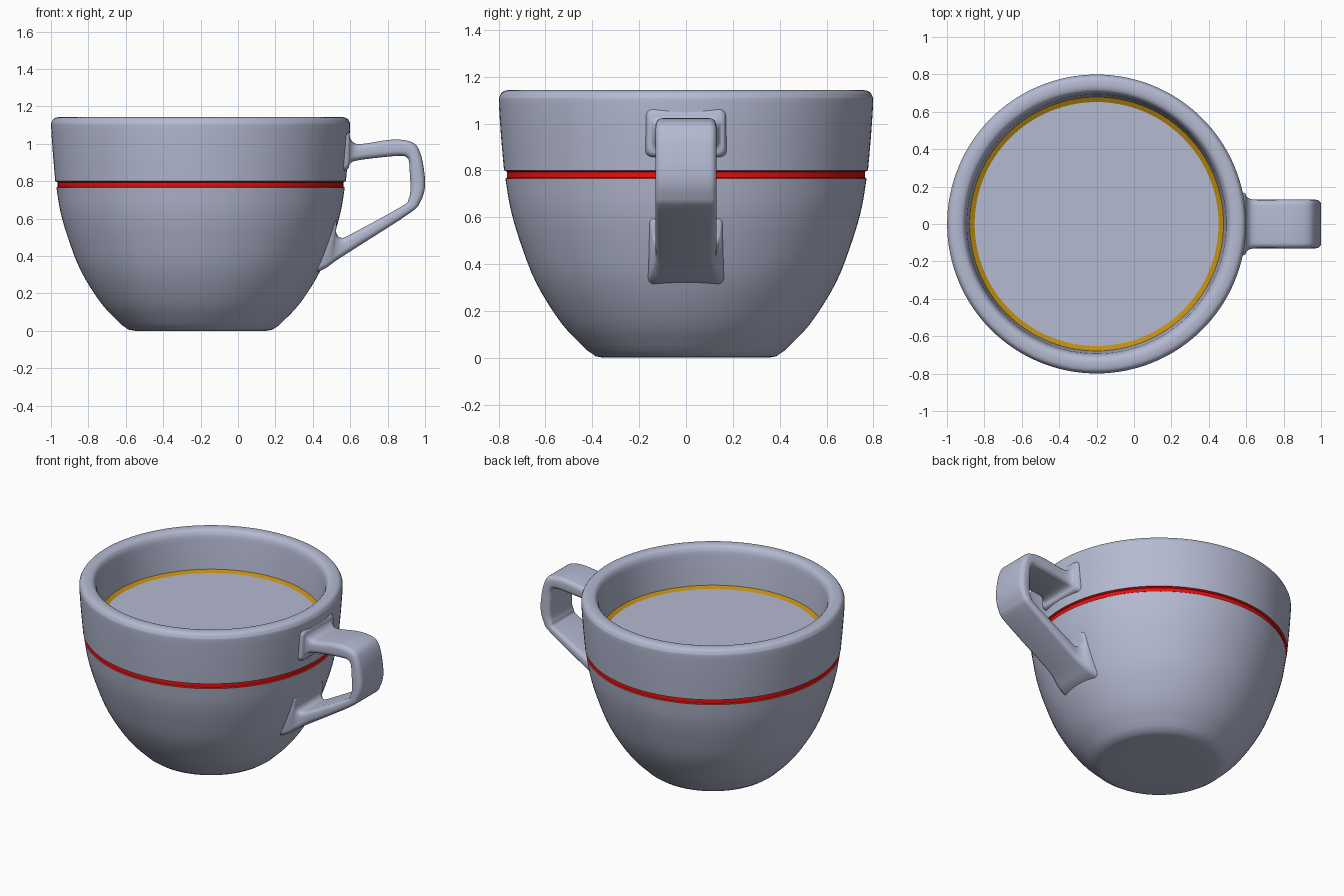
import bpy, bmesh, math
from mathutils import Vector

old = bpy.data.objects.get("Cube")
if old:
    bpy.data.objects.remove(old, do_unlink=True)

AXIS_X = -0.2
SEGMENTS = 128


def material(name, rgb):
    mat = bpy.data.materials.new(name)
    mat.use_nodes = True
    mat.diffuse_color = (*rgb, 1)
    mat.node_tree.nodes["Principled BSDF"].inputs["Base Color"].default_value = (*rgb, 1)
    return mat


porcelain = material("blue grey porcelain", (0.46, 0.49, 0.64))
red = material("red band", (0.8, 0.005, 0.004))
gold = material("golden brown", (0.52, 0.27, 0.006))


def spline(points, steps=4):
    """Smooth curve through points of any dimension."""
    pts = [Vector(p) for p in points]
    pts = [pts[0] * 2 - pts[1]] + pts + [pts[-1] * 2 - pts[-2]]
    out = []
    for a, b, c, d in zip(pts, pts[1:], pts[2:], pts[3:]):
        for i in range(steps):
            t = i / steps
            out.append((b * 2 + (c - a) * t + (a * 2 - b * 5 + c * 4 - d) * t * t
                        + (b * 3 - a - c * 3 + d) * t ** 3) / 2)
    return out + [pts[-2]]


def make_object(name, bm, mats, angle=40):
    bmesh.ops.remove_doubles(bm, verts=bm.verts, dist=1e-5)
    bmesh.ops.recalc_face_normals(bm, faces=bm.faces)
    mesh = bpy.data.meshes.new(name)
    bm.to_mesh(mesh)
    bm.free()
    obj = bpy.data.objects.new(name, mesh)
    bpy.context.collection.objects.link(obj)
    for mat in mats:
        mesh.materials.append(mat)
    bpy.ops.object.select_all(action="DESELECT")
    obj.select_set(True)
    bpy.context.view_layer.objects.active = obj
    bpy.ops.object.shade_smooth_by_angle(angle=math.radians(angle))
    return obj


def lathe(name, profile, mats, rule=None):
    """Spin a radius and height profile round the cup axis."""
    bm = bmesh.new()
    verts = [bm.verts.new((r, 0, z)) for r, z in profile]
    edges = [bm.edges.new(pair) for pair in zip(verts, verts[1:])]
    bmesh.ops.spin(bm, geom=verts + edges, cent=(0, 0, 0), axis=(0, 0, 1),
                   angle=math.tau, steps=SEGMENTS, use_duplicate=False)
    if rule:
        for f in bm.faces:
            f.material_index = rule(f.calc_center_median())
    bmesh.ops.translate(bm, verts=bm.verts, vec=(AXIS_X, 0, 0))
    return make_object(name, bm, mats)


# Cup: foot, bowl, groove, upper wall, rounded rim and inner wall
foot = [(0, 0), (0.2, 0), (0.35, 0), (0.385, 0.006)]
bowl = spline([(0.42, 0.03), (0.53, 0.145), (0.64, 0.32), (0.71, 0.5),
               (0.75, 0.64), (0.771, 0.765)])
groove = [(0.764, 0.77), (0.764, 0.794)]
rim = spline([(0.777, 0.8), (0.79, 0.95), (0.799, 1.09), (0.795, 1.118), (0.783, 1.135),
              (0.762, 1.142), (0.735, 1.142), (0.713, 1.133), (0.699, 1.11), (0.693, 1.08)])
inside = [(0.678, 0.88), (0.66, 0.7), (0.57, 0.4), (0.35, 0.15), (0, 0.13)]


def in_groove(c):
    return int(0.765 < c.z < 0.8 and math.hypot(c.x, c.y) > 0.74)


lathe("cup", foot + bowl + groove + rim + inside, [porcelain, red], in_groove)

# Drink surface and its golden edge
lathe("drink_surface", [(0, 0.876), (0.652, 0.876)], [porcelain])
lathe("drink_edge", [(0.652, 0.876), (0.68, 0.89)], [gold])

# Handle: outer edge x z, inner edge x z, half width; flared where it meets the cup
W = 0.13
stations = spline([
    (0.54, 1.08, 0.54, 0.85, 0.18), (0.592, 1.055, 0.588, 0.865, 0.165),
    (0.605, 1.02, 0.6, 0.895, 0.145), (0.65, 0.998, 0.645, 0.912, W),
    (0.8, 1.02, 0.79, 0.93, W), (0.885, 1.02, 0.875, 0.935, W),
    (0.945, 1, 0.905, 0.925, W), (0.975, 0.95, 0.915, 0.9, W),
    (0.993, 0.87, 0.918, 0.85, W), (1, 0.77, 0.922, 0.755, W),
    (0.975, 0.69, 0.91, 0.7, W), (0.92, 0.63, 0.875, 0.665, W),
    (0.65, 0.456, 0.62, 0.525, W), (0.57, 0.405, 0.555, 0.497, W),
    (0.52, 0.372, 0.525, 0.525, 0.14), (0.46, 0.33, 0.525, 0.6, 0.155),
    (0.38, 0.3, 0.45, 0.62, 0.17)])


def section(bm, station):
    """Rounded rectangle between the outer and inner edges."""
    ox, oz, ix, iz, w = station
    outer, inner = Vector((ox, 0, oz)), Vector((ix, 0, iz))
    mid, half = (outer + inner) / 2, (outer - inner) / 2
    h = half.length
    up = half / h
    r = min(0.03, h * 0.8)
    ring = []
    for k, (sy, su) in enumerate([(1, 1), (-1, 1), (-1, -1), (1, -1)]):
        for i in range(6):
            a = (k + i / 5) * math.pi / 2
            y = sy * (w - r) + r * math.cos(a)
            u = su * (h - r) + r * math.sin(a)
            ring.append(bm.verts.new(mid + up * u + Vector((0, y, 0))))
    return ring


bm = bmesh.new()
rings = [section(bm, s) for s in stations]
for a, b in zip(rings, rings[1:]):
    for i in range(len(a)):
        j = (i + 1) % len(a)
        bm.faces.new((a[i], a[j], b[j], b[i]))
for end in (rings[0], rings[-1]):
    bm.faces.new(end)
make_object("handle", bm, [porcelain], 50)
